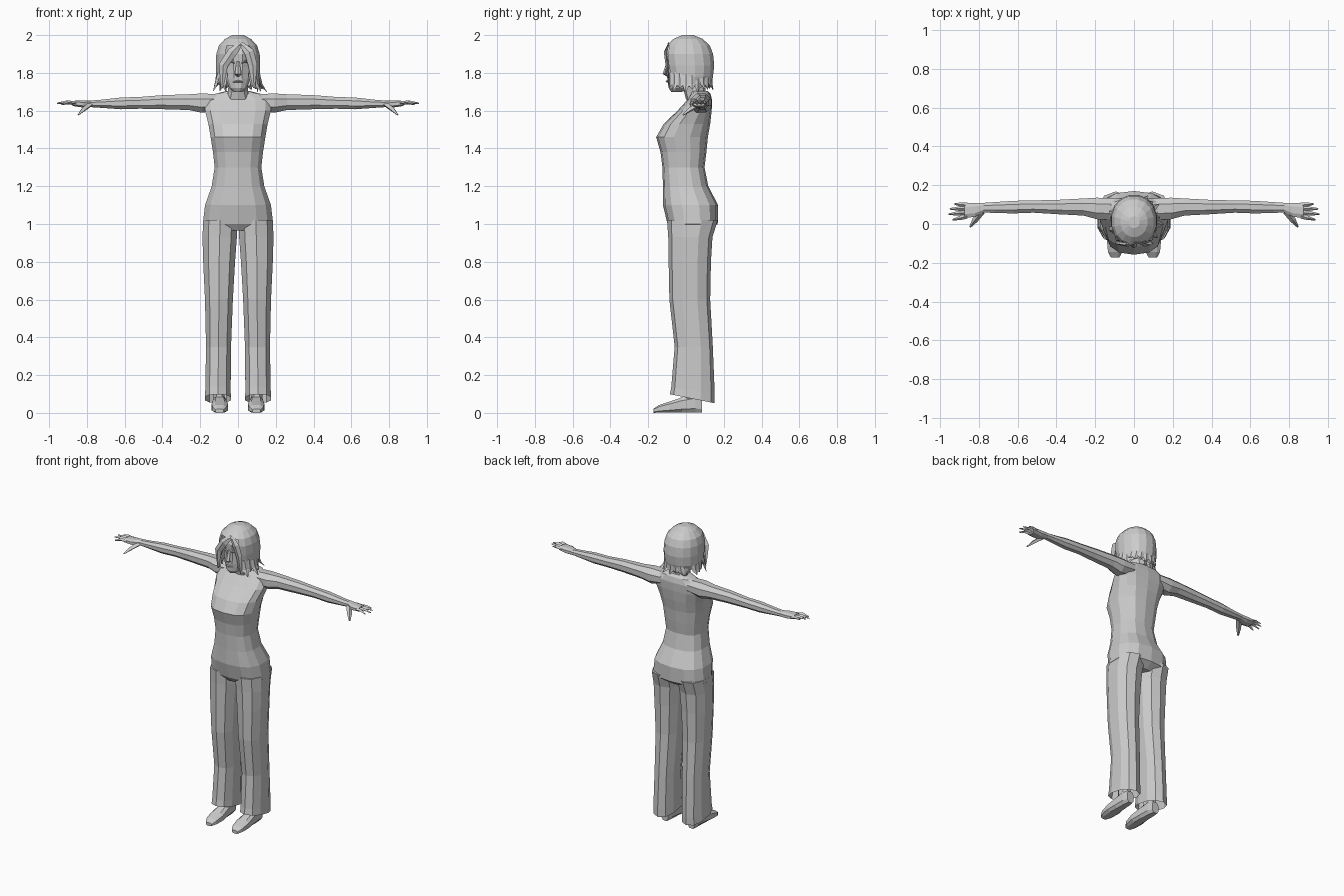
import bpy, bmesh, math, random
from mathutils import Vector

random.seed(4)


def finish(name, bm, mirror=False):
    bmesh.ops.recalc_face_normals(bm, faces=bm.faces)
    me = bpy.data.meshes.new(name)
    bm.to_mesh(me)
    bm.free()
    ob = bpy.data.objects.new(name, me)
    bpy.context.collection.objects.link(ob)
    if mirror:
        m = ob.modifiers.new("mirror", 'MIRROR')
        m.use_mirror_merge = False
    return ob


def loft(axis, sections, sides=12, power=0.8, caps=(True, True), tilt=None):
    """Skin rings; each section is (position on axis, u min, u max, v min, v max)."""
    bm = bmesh.new()
    rings = []
    for k, (p, u0, u1, v0, v1) in enumerate(sections):
        ring = []
        for i in range(sides):
            a = 2 * math.pi * (i + 0.5) / sides
            c, s = math.cos(a), math.sin(a)
            u = (u0 + u1) / 2 + (u1 - u0) / 2 * math.copysign(abs(c) ** power, c)
            v = (v0 + v1) / 2 + (v1 - v0) / 2 * math.copysign(abs(s) ** power, s)
            q = p + (tilt[k] * (v - (v0 + v1) / 2) if tilt else 0)
            co = {'x': (q, u, v), 'y': (u, q, v), 'z': (u, v, q)}[axis]
            ring.append(bm.verts.new(co))
        rings.append(ring)
    for a, b in zip(rings, rings[1:]):
        for i in range(sides):
            j = (i + 1) % sides
            bm.faces.new((a[i], a[j], b[j], b[i]))
    if caps[0]:
        bm.faces.new(rings[0])
    if caps[1]:
        bm.faces.new(rings[-1])
    return bm


def blade(bm, points, widths, flat=0.5, side=None):
    """Tapered four-sided strand or finger along a path."""
    pts = [Vector(p) for p in points]
    rings = []
    for i, p in enumerate(pts):
        d = (pts[min(i + 1, len(pts) - 1)] - pts[max(i - 1, 0)]).normalized()
        s = d.cross(Vector(side or (0, 0, 1))).normalized()
        n = d.cross(s)
        w = widths[i]
        rings.append([bm.verts.new(p + o) for o in (s * w, n * w * flat, -s * w, -n * w * flat)])
    for a, b in zip(rings, rings[1:]):
        for i in range(4):
            j = (i + 1) % 4
            bm.faces.new((a[i], a[j], b[j], b[i]))
    bm.faces.new(rings[0])
    bm.faces.new(rings[-1])


def sym(rows):
    return [(z, -x, x, f, b) for z, x, f, b in rows]


# Torso: hips, waist, bust and sloping shoulders
finish("torso", loft('z', sym([
    (0.965, 0.16, -0.07, 0.12), (1.0, 0.19, -0.098, 0.168), (1.1, 0.178, -0.122, 0.17),
    (1.2, 0.142, -0.122, 0.118), (1.3, 0.126, -0.125, 0.098), (1.38, 0.135, -0.135, 0.108),
    (1.46, 0.148, -0.158, 0.116), (1.53, 0.16, -0.118, 0.128), (1.60, 0.178, -0.045, 0.136),
    (1.655, 0.178, 0.005, 0.138), (1.69, 0.12, 0.025, 0.13), (1.705, 0.06, 0.02, 0.115)]),
    sides=14, power=0.78))

# Neck and head
finish("neck", loft('z', sym([
    (1.66, 0.07, 0.0, 0.12), (1.70, 0.055, -0.01, 0.105), (1.78, 0.052, -0.03, 0.09)]),
    sides=10, power=1))
finish("head", loft('z', sym([
    (1.70, 0.025, -0.08, -0.02), (1.72, 0.048, -0.092, 0.03), (1.77, 0.07, -0.095, 0.08),
    (1.83, 0.078, -0.095, 0.11), (1.90, 0.078, -0.1, 0.11), (1.95, 0.06, -0.08, 0.09)]),
    sides=12, power=0.9))
bm = bmesh.new()
blade(bm, [(0, -0.096, 1.86), (0, -0.114, 1.795), (0, -0.095, 1.785)],
      [0.008, 0.017, 0.012], 0.6, (0, 1, 0))
finish("nose", bm)
bm = bmesh.new()
blade(bm, [(-0.026, -0.09, 1.752), (0, -0.1, 1.755), (0.026, -0.09, 1.752)],
      [0.003, 0.009, 0.003], 0.8)
finish("lips", bm)
bm = bmesh.new()
blade(bm, [(0.018, -0.096, 1.852), (0.04, -0.096, 1.862), (0.06, -0.085, 1.85)],
      [0.005, 0.007, 0.004], 0.8)
finish("brow", bm, True)

# Hair shell with an opening for the face
bm = loft('z', sym([
    (1.735, 0.108, -0.085, 0.125), (1.78, 0.118, -0.098, 0.145), (1.84, 0.12, -0.112, 0.152),
    (1.90, 0.117, -0.118, 0.146), (1.945, 0.103, -0.105, 0.128), (1.98, 0.07, -0.068, 0.09),
    (2.0, 0.03, -0.02, 0.04)]), sides=16, power=0.95, caps=(False, True))
gone = [f for f in bm.faces if f.calc_center_median().y < -0.05
        and abs(f.calc_center_median().x) < 0.068 and f.calc_center_median().z < 1.93]
bmesh.ops.delete(bm, geom=gone, context='FACES')
for v in bm.verts:
    if v.co.z < 1.74:
        v.co.z += random.uniform(-0.015, 0.015)
finish("hair", bm)

# Loose strands round the hem, and a swept fringe
bm = bmesh.new()
for i in range(20):
    a = math.radians(-52 + 284 * i / 19)
    r = random.uniform(0.98, 1.2)
    c, s = math.cos(a), math.sin(a)
    out = (c, s, 0)
    twist = random.uniform(-0.015, 0.015)
    blade(bm, [(0.11 * c, 0.015 + 0.122 * s, 1.80),
               (0.112 * c + twist, 0.015 + 0.12 * s, 1.74),
               (0.112 * r * c + 2 * twist, 0.015 + 0.12 * r * s, random.uniform(1.695, 1.73))],
          [0.018, 0.02, 0.003], 0.35, out)
for x in (-1, 1):
    blade(bm, [(0.015, -0.092, 1.955), (0.015 + 0.045 * x, -0.108, 1.91),
               (0.078 * x, -0.1, 1.84), (0.085 * x, -0.09, 1.72)],
          [0.012, 0.026, 0.024, 0.006], 0.35, (0, 1, 0))
finish("hair_strands", bm)

# Arms
finish("arm", loft('x', [
    (0.10, 0.02, 0.136, 1.60, 1.69), (0.19, 0.02, 0.14, 1.585, 1.695),
    (0.26, 0.04, 0.135, 1.60, 1.69), (0.40, 0.048, 0.127, 1.605, 1.685),
    (0.52, 0.056, 0.124, 1.608, 1.675), (0.62, 0.052, 0.122, 1.605, 1.672),
    (0.72, 0.055, 0.115, 1.613, 1.66), (0.79, 0.058, 0.11, 1.618, 1.654)],
    sides=8, power=0.95), True)

# Hands with fingers and thumb
finish("palm", loft('x', [
    (0.775, 0.06, 0.11, 1.618, 1.655), (0.82, 0.034, 0.112, 1.615, 1.655),
    (0.875, 0.03, 0.108, 1.624, 1.653)], sides=8), True)
bm = bmesh.new()
for y0, y1, tip, z in ((0.04, 0.022, 0.935, 1.632), (0.06, 0.05, 0.957, 1.638),
                       (0.08, 0.078, 0.95, 1.641), (0.098, 0.103, 0.925, 1.641)):
    blade(bm, [(0.86, y0, 1.639), ((0.86 + tip) / 2, (y0 + y1) / 2, 1.644), (tip, y1, z)],
          [0.012, 0.011, 0.004], 0.85)
blade(bm, [(0.785, 0.065, 1.632), (0.82, 0.02, 1.605), (0.845, -0.015, 1.578)],
      [0.018, 0.015, 0.005], 0.8)
finish("fingers", bm, True)

# Flared trouser legs, open at the slanted hem
finish("trouser_leg", loft('z', [
    (0.075, 0.035, 0.178, -0.085, 0.152), (0.12, 0.036, 0.176, -0.078, 0.152),
    (0.35, 0.034, 0.172, -0.06, 0.142), (0.60, 0.024, 0.178, -0.088, 0.128),
    (0.80, 0.012, 0.188, -0.092, 0.132), (0.93, 0.002, 0.192, -0.094, 0.14),
    (1.02, 0.0, 0.188, -0.1, 0.168)], sides=10, power=0.85, caps=(False, True),
    tilt=[-0.2, -0.15, 0, 0, 0, 0, 0]), True)
finish("ankle", loft('z', [
    (0.05, 0.068, 0.128, -0.02, 0.075), (0.20, 0.07, 0.14, -0.01, 0.08)], sides=8), True)

# Shoes
finish("shoe", loft('y', [
    (-0.173, 0.075, 0.12, 0.0, 0.022), (-0.145, 0.058, 0.136, 0.0, 0.042),
    (-0.085, 0.05, 0.142, 0.0, 0.062), (-0.02, 0.058, 0.136, 0.0, 0.085),
    (0.05, 0.064, 0.132, 0.0, 0.1), (0.085, 0.074, 0.124, 0.0, 0.08)],
    sides=8, power=0.65), True)
